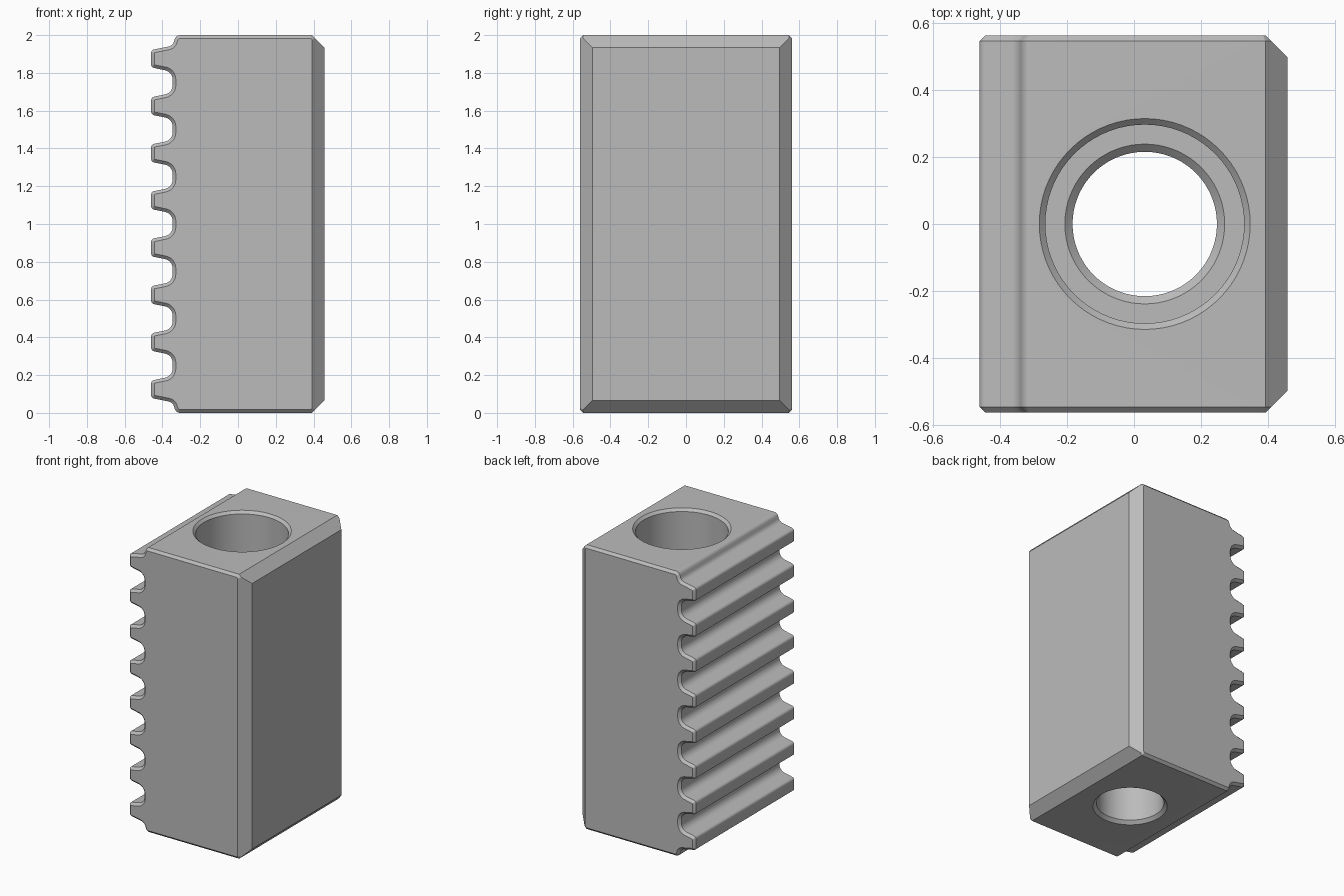
import bpy, bmesh, math
from mathutils import Vector, Matrix

if "Cube" in bpy.data.objects:
    bpy.data.objects.remove(bpy.data.objects["Cube"])

W, D, H = 0.457, 0.562, 2.0     # right face x, half depth, height
BIG, SMALL = 0.066, 0.017       # chamfer sizes
PITCH, TEETH = 0.25, 8
HOLE_X = 0.032

steel = bpy.data.materials.new("steel grey")
steel.diffuse_color = (0.5, 0.5, 0.5, 1)
steel.use_nodes = True
steel.node_tree.nodes["Principled BSDF"].inputs["Base Color"].default_value = steel.diffuse_color


def fillet(corners, segments=6):
    """Round each (x, z, radius) corner of a closed outline."""
    out, n = [], len(corners)
    for i, (x, z, r) in enumerate(corners):
        p = Vector((x, z))
        if r == 0:
            out.append(p)
            continue
        a = (Vector(corners[i - 1][:2]) - p).normalized()
        b = (Vector(corners[(i + 1) % n][:2]) - p).normalized()
        half = a.angle(b) / 2
        centre = p + (a + b).normalized() * (r / math.sin(half))
        start = p + a * (r / math.tan(half)) - centre
        end = p + b * (r / math.tan(half)) - centre
        sweep = start.angle_signed(end)
        for k in range(segments + 1):
            out.append(centre + Matrix.Rotation(-sweep * k / segments, 2) @ start)
    return out


def inset(points, d):
    """Mitred inward offset of a counter-clockwise outline."""
    out, n = [], len(points)
    for i, p in enumerate(points):
        u = (p - points[i - 1]).normalized()
        v = (points[(i + 1) % n] - p).normalized()
        n1, n2 = Vector((-u.y, u.x)), Vector((-v.y, v.x))
        out.append(p + (n1 + n2) * (d / (1 + n1.dot(n2))))
    return out


def make_object(name, bm):
    bmesh.ops.recalc_face_normals(bm, faces=bm.faces[:])
    mesh = bpy.data.meshes.new(name)
    bm.to_mesh(mesh)
    bm.free()
    mesh.materials.append(steel)
    ob = bpy.data.objects.new(name, mesh)
    bpy.context.collection.objects.link(ob)
    return ob


# Side outline: chamfered right side, then the toothed left side going down
corners = [(-0.328, 0, 0.03), (W - BIG, 0, 0), (W, BIG, 0),
           (W, H - BIG, 0), (W - BIG, H, 0), (-0.328, H, 0.03)]
for i in reversed(range(TEETH)):
    c = PITCH * (i + 0.5)
    top_r = 0.035 if i == TEETH - 1 else 0.05
    low_r = 0.035 if i == 0 else 0.05
    corners += [(-0.346, c + 0.069, top_r), (-0.46, c + 0.046, 0.02),
                (-0.46, c - 0.046, 0.02), (-0.346, c - 0.069, low_r)]
outline = fillet(corners)
small = inset(outline, SMALL)

# Jaw body: outline lofted front to back with a small chamfer at both ends
bm = bmesh.new()
rings = []
for pts, y in ((small, -D), (outline, -D + SMALL), (outline, D - SMALL), (small, D)):
    rings.append([bm.verts.new((p.x, y, p.y)) for p in pts])
for a, b in zip(rings, rings[1:]):
    for i in range(len(a)):
        j = (i + 1) % len(a)
        bm.faces.new((a[i], a[j], b[j], b[i]))
bm.faces.new(rings[0])
bm.faces.new(rings[-1])

# Large vertical chamfers on the right side
for s in (-1, 1):
    cut = bmesh.ops.bisect_plane(bm, geom=bm.verts[:] + bm.edges[:] + bm.faces[:],
                                 plane_co=(W - BIG, s * D, 0), plane_no=(1, s, 0),
                                 clear_outer=True, dist=1e-5)
    edges = [e for e in cut["geom_cut"] if isinstance(e, bmesh.types.BMEdge)]
    bmesh.ops.contextual_create(bm, geom=edges)
jaw = make_object("toothed_jaw", bm)

# Stepped screw hole cutter with chamfered rims
profile = [(0.257, -0.02), (0.215, 0.022), (0.215, 0.978), (0.238, 1.0),
           (0.296, 1.0), (0.296, 1.982), (0.334, 2.02)]
SEG = 72
bm = bmesh.new()
rings = [[bm.verts.new((HOLE_X + r * math.cos(2 * math.pi * k / SEG),
                        r * math.sin(2 * math.pi * k / SEG), z))
          for k in range(SEG)] for r, z in profile]
for a, b in zip(rings, rings[1:]):
    for i in range(SEG):
        j = (i + 1) % SEG
        bm.faces.new((a[i], a[j], b[j], b[i]))
bm.faces.new(rings[0])
bm.faces.new(rings[-1])
cutter = make_object("hole_cutter", bm)

# Cut the hole, then smooth the curved faces
bpy.context.view_layer.objects.active = jaw
jaw.select_set(True)
mod = jaw.modifiers.new("screw hole", 'BOOLEAN')
mod.operation, mod.solver, mod.object = 'DIFFERENCE', 'EXACT', cutter
bpy.ops.object.modifier_apply(modifier=mod.name)
bpy.data.objects.remove(cutter)
bpy.ops.object.shade_smooth_by_angle(angle=math.radians(30))
